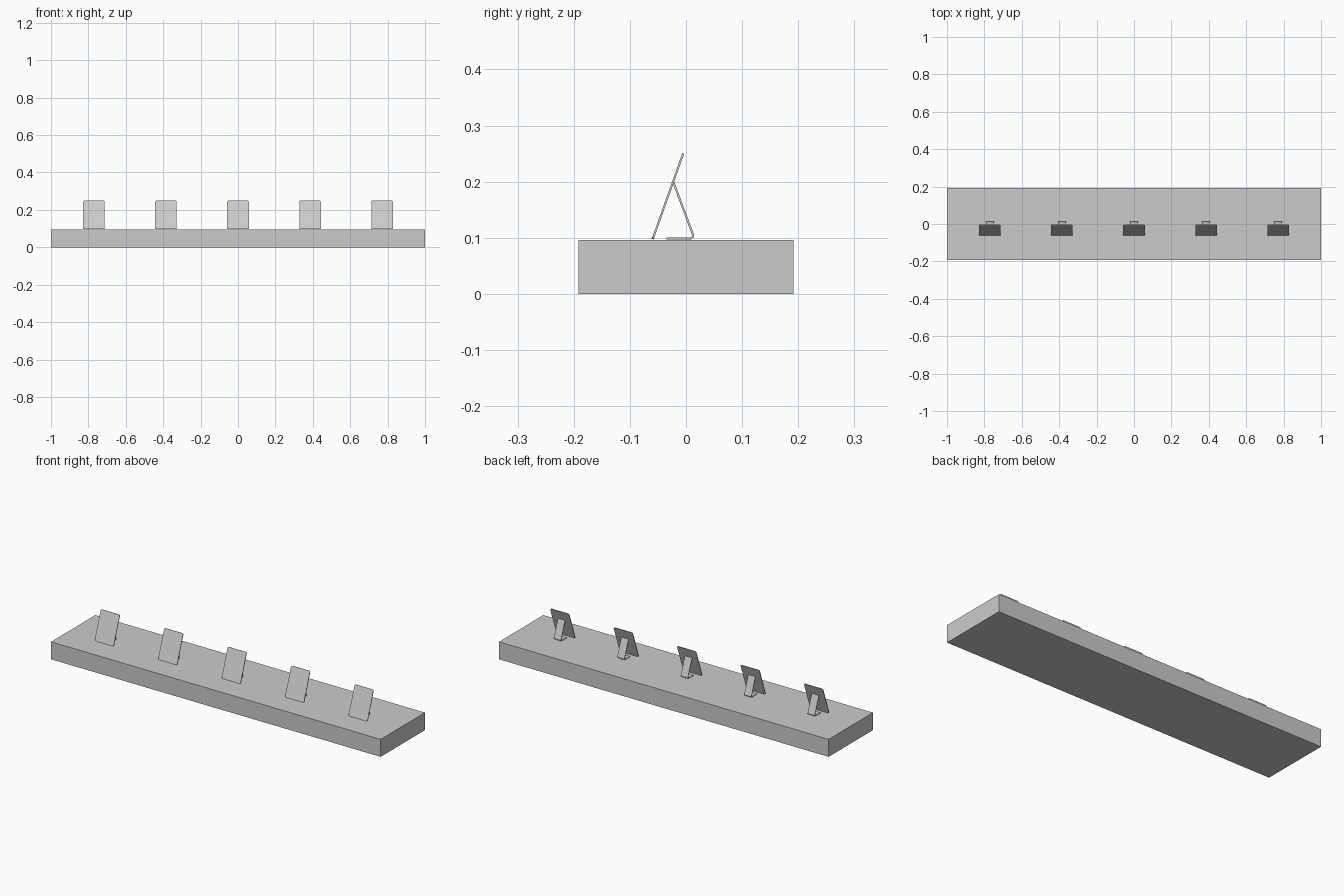
import bpy, bmesh, math
from mathutils import Vector, Matrix

cube = bpy.data.objects.get("Cube")
if cube:
    bpy.data.objects.remove(cube, do_unlink=True)

grey = bpy.data.materials.new("plain grey")
grey.use_nodes = True
color = (0.6, 0.6, 0.6, 1)
grey.diffuse_color = color
grey.node_tree.nodes["Principled BSDF"].inputs["Base Color"].default_value = color


def add_object(name, bm):
    bmesh.ops.recalc_face_normals(bm, faces=bm.faces)
    mesh = bpy.data.meshes.new(name)
    bm.to_mesh(mesh)
    bm.free()
    mesh.materials.append(grey)
    obj = bpy.data.objects.new(name, mesh)
    bpy.context.collection.objects.link(obj)
    return obj


def box(size, matrix):
    bm = bmesh.new()
    bmesh.ops.create_cube(bm, size=1)
    bm.transform(matrix @ Matrix.Diagonal((*size, 1)))
    return bm


def strip(path, width, thickness):
    """Bent strip of constant thickness following a path in the yz plane."""
    pts = [Vector(p) for p in path]
    sides = ([], [])
    for i, p in enumerate(pts):
        before = (p - pts[i - 1]).normalized() if i else (pts[1] - p).normalized()
        after = (pts[i + 1] - p).normalized() if i < len(pts) - 1 else before
        t = (before + after).normalized()
        n = Vector((-t.y, t.x)) * thickness / 2 / t.dot(before)
        sides[0].append(p + n)
        sides[1].append(p - n)
    bm = bmesh.new()
    rows = [[bm.verts.new((x, p.x, p.y)) for p in side]
            for x in (-width / 2, width / 2) for side in sides]
    a, b, c, d = rows
    for r, s in ((a, b), (b, d), (d, c), (c, a)):
        for i in range(len(pts) - 1):
            bm.faces.new((r[i], r[i + 1], s[i + 1], s[i]))
    for i in (0, -1):
        bm.faces.new((a[i], b[i], d[i], c[i]))
    return bm


# Long slab
BASE_TOP = 0.096
add_object("base_slab", box((2, 0.384, BASE_TOP),
                            Matrix.Translation((0, 0, BASE_TOP / 2))))

# Leaning panel dimensions
bottom, top = Vector((0, -0.0595, 0.0975)), Vector((0, -0.005, 0.25))
centre, rise = (bottom + top) / 2, top - bottom
tilt = math.atan2(-rise.y, rise.z)
lean = Matrix.Translation(centre) @ Matrix.Rotation(tilt, 4, "X")

# Support: leg down from the panel, small bend, then foot running forward
support_path = [(-0.0225, 0.199), (0.0122, 0.106), (0.0125, 0.102),
                (0.009, 0.099), (-0.035, 0.099)]

for i in range(5):
    x = (i - 2) * 0.385

    # Panel with rounded corners
    bm = box((0.115, 0.0036, rise.length), Matrix.Identity(4))
    corners = [e for e in bm.edges
               if abs(e.verts[0].co.y - e.verts[1].co.y) > 0.001]
    bmesh.ops.bevel(bm, geom=corners, offset=0.008, segments=4,
                    profile=0.5, affect="EDGES")
    bm.transform(lean)
    panel = add_object(f"panel_{i + 1}", bm)
    panel.location.x = x

    support = add_object(f"support_{i + 1}", strip(support_path, 0.043, 0.0036))
    support.location.x = x
